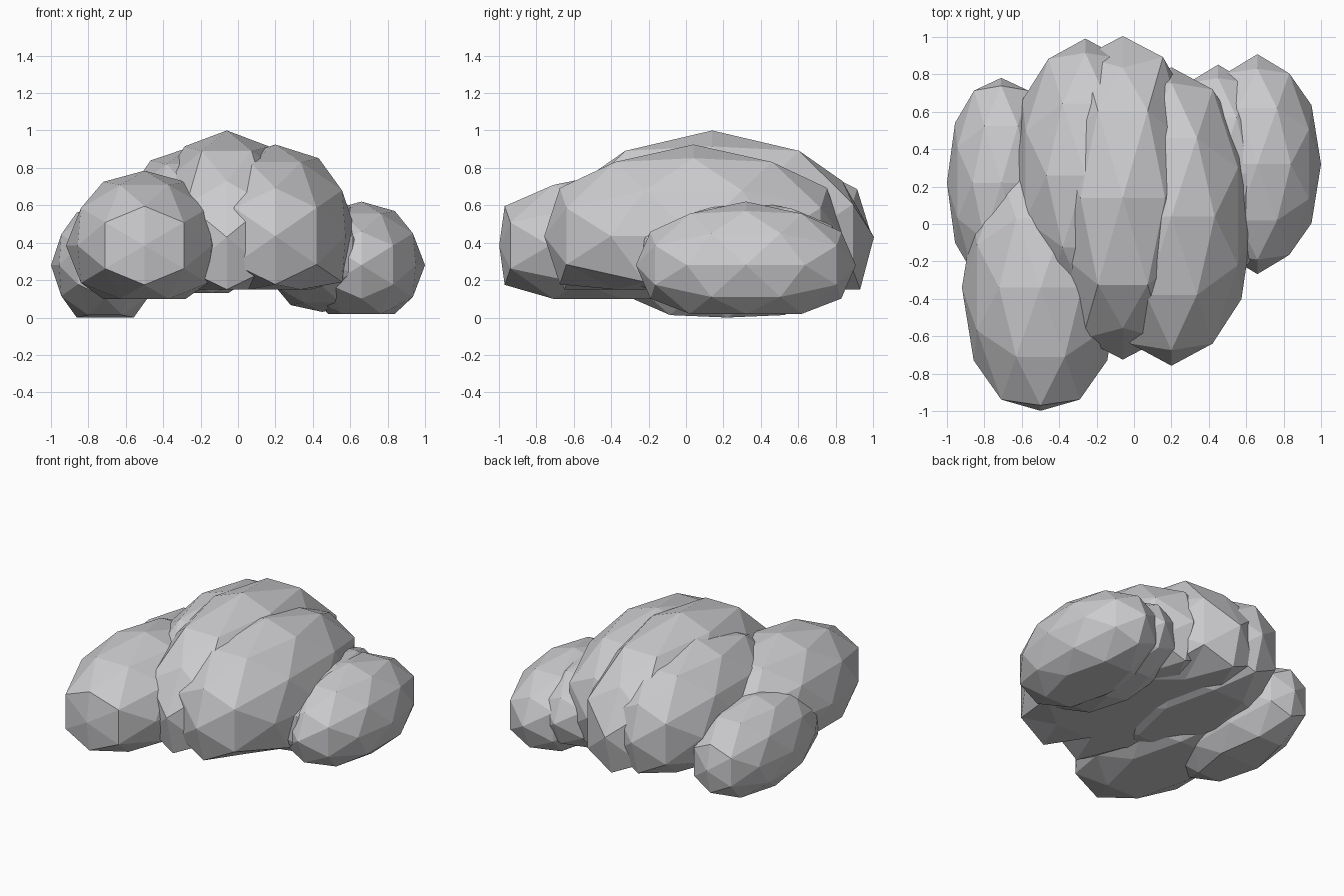
import bpy, bmesh, math
from mathutils import Matrix

if "Cube" in bpy.data.objects:
    bpy.data.objects.remove(bpy.data.objects["Cube"])

stone = bpy.data.materials.new("stone grey")
stone.diffuse_color = (0.6, 0.6, 0.62, 1)
stone.use_nodes = True
stone.node_tree.nodes["Principled BSDF"].inputs["Base Color"].default_value = stone.diffuse_color

# Turns the icosphere so its two-fold axes lie on x, y and z
TURN = Matrix.Rotation(-math.atan((math.sqrt(5) - 1) / 2), 4, 'Y')


def boulder(name, centre, radii, tip, floor, brow=1.0):
    """Faceted stretched boulder: y tips blunted, upper end corners drawn in, underside flat."""
    bm = bmesh.new()
    bmesh.ops.create_icosphere(bm, subdivisions=2, radius=1, matrix=TURN)
    for v in bm.verts:
        x, y, z = v.co
        if abs(y) > 0.95:
            v.co.y *= tip
        elif abs(x) < 0.1 and abs(y) > 0.8 and z > 0:
            v.co.y *= brow
        v.co = [c + r * p for c, r, p in zip(centre, radii, v.co)]
        v.co.z = max(v.co.z, floor)
    bmesh.ops.recalc_face_normals(bm, faces=bm.faces)
    mesh = bpy.data.meshes.new(name)
    bm.to_mesh(mesh)
    bm.free()
    mesh.materials.append(stone)
    bpy.context.collection.objects.link(bpy.data.objects.new(name, mesh))


# name, centre, radii, tip blunting, underside height, upper corner draw-in
boulder("front_left_boulder", (-0.50, -0.34, 0.385), (0.42, 0.74, 0.40), 0.89, 0.10)
boulder("right_centre_boulder", (0.20, 0.04, 0.435), (0.44, 0.84, 0.49), 0.95, 0.15)
boulder("peak_boulder", (-0.06, 0.14, 0.43), (0.43, 0.93, 0.57), 0.93, 0.15, 0.88)
boulder("left_centre_boulder", (-0.26, 0.26, 0.44), (0.395, 0.77, 0.47), 0.95, 0.13)
boulder("left_low_boulder", (-0.71, 0.22, 0.28), (0.29, 0.61, 0.33), 0.92, 0.0)
boulder("right_low_boulder", (0.66, 0.32, 0.28), (0.34, 0.60, 0.34), 0.98, 0.02)
boulder("right_gap_boulder", (0.45, 0.27, 0.33), (0.32, 0.60, 0.31), 0.97, 0.03)
